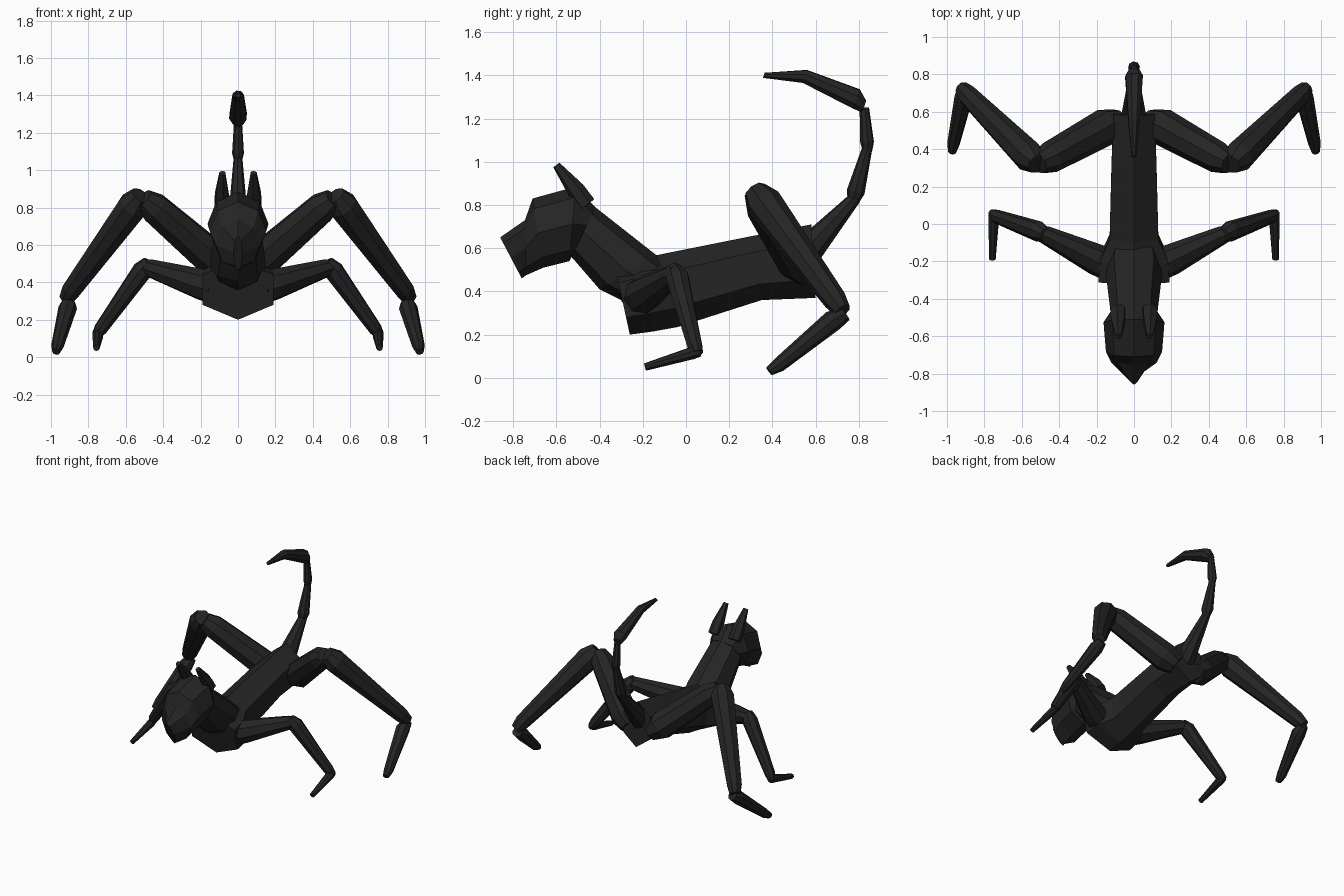
import bpy, math
from mathutils import Vector

mat = bpy.data.materials.new("charcoal_black")
mat.diffuse_color = (0.018, 0.018, 0.018, 1)


def skin(name, rings):
    """Join equal-sized rings of points into a capped, faceted solid."""
    n = len(rings[0])
    verts = [p for r in rings for p in r]
    faces = [tuple(reversed(range(n))), tuple(range(len(verts) - n, len(verts)))]
    for i in range(len(rings) - 1):
        for j in range(n):
            k = (j + 1) % n
            a, b = i * n, (i + 1) * n
            faces.append((a + j, a + k, b + k, b + j))
    me = bpy.data.meshes.new(name)
    me.from_pydata(verts, [], faces)
    me.materials.append(mat)
    ob = bpy.data.objects.new(name, me)
    bpy.context.collection.objects.link(ob)
    # consistent outward normals
    import bmesh
    bm = bmesh.new()
    bm.from_mesh(me)
    bmesh.ops.recalc_face_normals(bm, faces=bm.faces)
    bm.to_mesh(me)
    bm.free()
    return ob


def loft(name, sections, n=8):
    """Midline part: sections are (top y, top z, bottom y, bottom z, half width)."""
    rings = []
    for ty, tz, by, bz, w in sections:
        top, bot = Vector((0, ty, tz)), Vector((0, by, bz))
        c, up = (top + bot) / 2, (top - bot) / 2
        side = Vector((w / (0.866 if n == 6 else 1), 0, 0))
        rings.append([c + up * math.cos(t) + side * math.sin(t)
                      for t in (2 * math.pi * j / n for j in range(n))])
    return skin(name, rings)


def limb(name, stations, n=8, mirror=False):
    """Tapered segment: stations are (x, y, z, radius)."""
    pts = [Vector(s[:3]) for s in stations]
    d = (pts[-1] - pts[0]).normalized()
    u = d.cross(Vector((0.1, 0.3, 1))).normalized()
    v = d.cross(u)
    rings = [[p + (u * math.cos(t) + v * math.sin(t)) * s[3]
              for t in (2 * math.pi * (j + 0.5) / n for j in range(n))]
             for p, s in zip(pts, stations)]
    ob = skin(name, rings)
    if mirror:
        ob.modifiers.new("mirror", 'MIRROR')
    return ob


# torso with a wide chest
loft("torso", [(-0.33, 0.52, -0.26, 0.20, 0.19), (-0.22, 0.55, -0.15, 0.215, 0.185),
               (-0.10, 0.575, -0.04, 0.235, 0.13), (0.30, 0.655, 0.35, 0.36, 0.12),
               (0.58, 0.71, 0.60, 0.37, 0.11)], 6)
# neck
loft("neck", [(-0.10, 0.54, -0.30, 0.36, 0.14), (-0.14, 0.57, -0.40, 0.41, 0.15),
              (-0.42, 0.79, -0.53, 0.56, 0.125)])
# head with pointed muzzle
loft("head", [(-0.42, 0.79, -0.50, 0.62, 0.12), (-0.51, 0.885, -0.54, 0.54, 0.163),
              (-0.71, 0.83, -0.66, 0.51, 0.15), (-0.745, 0.73, -0.74, 0.475, 0.12),
              (-0.86, 0.65, -0.76, 0.46, 0.025)])
# ears
limb("ears", [(0.085, -0.46, 0.80, 0.045), (0.085, -0.51, 0.87, 0.042),
              (0.083, -0.60, 0.985, 0.018)], 6, True)

# tail segments
limb("tail_base", [(0, 0.52, 0.54, 0.08), (0, 0.61, 0.64, 0.062), (0, 0.78, 0.83, 0.03)])
limb("tail_middle", [(0, 0.772, 0.81, 0.025), (0, 0.785, 0.86, 0.042), (0, 0.838, 1.06, 0.024)])
limb("tail_upper", [(0, 0.84, 1.05, 0.022), (0, 0.838, 1.09, 0.032), (0, 0.825, 1.25, 0.022)])
# stinger
limb("stinger", [(0, 0.825, 1.255, 0.03), (0, 0.79, 1.29, 0.05),
                 (0, 0.55, 1.395, 0.033), (0, 0.36, 1.40, 0.013)])

# front legs
limb("front_upper_leg", [(0.12, -0.22, 0.37, 0.09), (0.20, -0.19, 0.39, 0.085),
                         (0.47, -0.06, 0.475, 0.05), (0.52, -0.04, 0.485, 0.04)], 8, True)
limb("front_lower_leg", [(0.475, -0.06, 0.51, 0.035), (0.51, -0.04, 0.465, 0.055),
                         (0.735, 0.04, 0.15, 0.037), (0.76, 0.055, 0.115, 0.025)], 8, True)
limb("front_foot", [(0.752, 0.065, 0.12, 0.022), (0.75, 0.03, 0.115, 0.03),
                    (0.757, -0.19, 0.05, 0.018)], 8, True)

# hind legs
limb("hind_upper_leg", [(0.08, 0.55, 0.49, 0.07), (0.15, 0.52, 0.54, 0.10),
                        (0.45, 0.355, 0.80, 0.085), (0.51, 0.325, 0.845, 0.06)], 8, True)
limb("hind_lower_leg", [(0.52, 0.32, 0.865, 0.055), (0.56, 0.36, 0.81, 0.085),
                        (0.89, 0.69, 0.36, 0.055), (0.92, 0.725, 0.31, 0.04)], 8, True)
limb("hind_foot", [(0.905, 0.735, 0.295, 0.035), (0.91, 0.68, 0.265, 0.05),
                   (0.965, 0.43, 0.06, 0.034), (0.972, 0.385, 0.03, 0.022)], 8, True)
